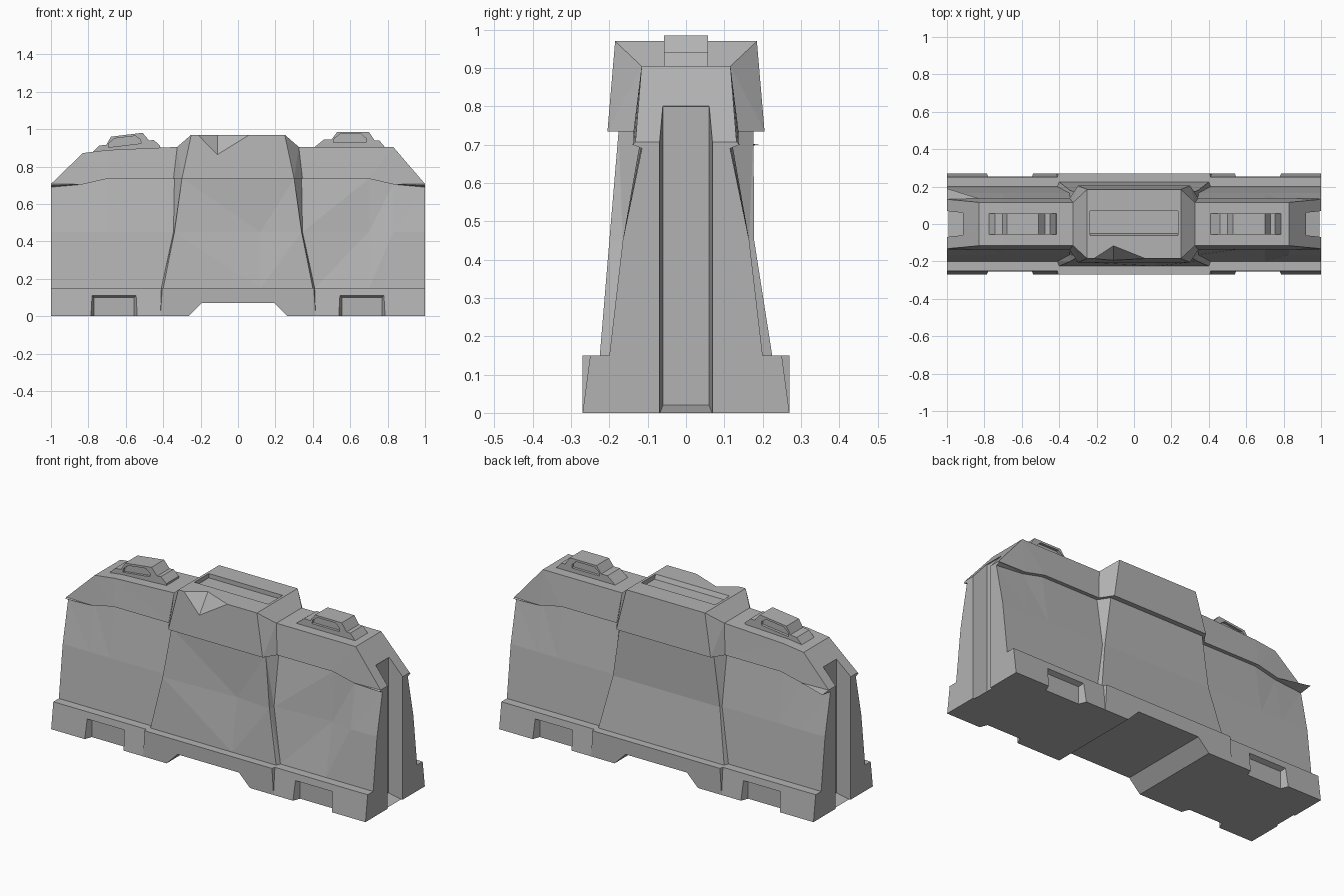
import bpy, bmesh
from mathutils import Matrix, Vector

if "Cube" in bpy.data.objects:
    bpy.data.objects.remove(bpy.data.objects["Cube"])

mat = bpy.data.materials.new("concrete grey")
mat.use_nodes = True
GREY = (0.45, 0.45, 0.45, 1)
mat.diffuse_color = GREY
mat.node_tree.nodes["Principled BSDF"].inputs["Base Color"].default_value = GREY


def make(name, bm):
    bmesh.ops.recalc_face_normals(bm, faces=bm.faces)
    mesh = bpy.data.meshes.new(name)
    bm.to_mesh(mesh)
    bm.free()
    mesh.materials.append(mat)
    obj = bpy.data.objects.new(name, mesh)
    bpy.context.collection.objects.link(obj)
    return obj


def hull(name, points):
    bm = bmesh.new()
    verts = [bm.verts.new(p) for p in points]
    bmesh.ops.convex_hull(bm, input=verts)
    return make(name, bm)


def loft(name, loops):
    bm = bmesh.new()
    rings = [[bm.verts.new(p) for p in loop] for loop in loops]
    for a, b in zip(rings, rings[1:]):
        for i in range(len(a)):
            j = (i + 1) % len(a)
            bm.faces.new((a[i], a[j], b[j], b[i]))
    bm.faces.new(rings[0])
    bm.faces.new(rings[-1])
    bmesh.ops.recalc_face_normals(bm, faces=bm.faces)
    bmesh.ops.triangulate(bm, faces=bm.faces)
    return make(name, bm)


def cut(obj, cutters):
    for c in cutters:
        c.hide_render = True
        mod = obj.modifiers.new("cut", "BOOLEAN")
        mod.operation, mod.solver, mod.object = "DIFFERENCE", "EXACT", c
    bpy.context.view_layer.update()
    deps = bpy.context.evaluated_depsgraph_get()
    mesh = bpy.data.meshes.new_from_object(obj.evaluated_get(deps))
    obj.modifiers.clear()
    obj.data = mesh
    for c in cutters:
        bpy.data.objects.remove(c)


# Cross-sections from the foot up to the cap: half depth and height
END_Y = [.27, .25, .20, .165, .115, .137, .116]
MID_Y = [.27, .27, .225, .20, .176, .205, .185]
END_Z = [0, .15, .15, .45, .735, .735, .905]
MID_Z = END_Z[:6] + [.97]
OUTER_X = [.42, .41, .41, .345, .34, .345, .325]
INNER_X = [.415, .405, .40, .34, .30, .30, .25]


def section(xs, ys, zs, dent=0, back=None):
    """Closed ring; dent pushes the front face in at mid height."""
    front = [(x, -y, z) for x, y, z in zip(xs, ys, zs)]
    front[3] = (xs[3], -ys[3] + dent, zs[3])
    rear = [(x, y, z) for x, y, z in zip(xs, back or ys, zs)]
    return front + rear[::-1]


def end_sections(s):
    roof = .905 if s > 0 else .872
    tip_z = END_Z[:4] + [.69, .70, .707]
    tip_y = END_Y[:5] + [.14, .132]
    tip_back = tip_y[:5] + [.14 if s > 0 else .19, .132]
    low_z = END_Z[:4] + [.705, .705, roof]
    mid_z = END_Z[:6] + [(roof + .905) / 2]
    return [section([s] * 7, tip_y, tip_z, back=tip_back),
            section([s * .83] * 7, END_Y, low_z),
            section([s * .7] * 7, END_Y, mid_z, dent=.025 if s > 0 else 0),
            section([s * x for x in OUTER_X], END_Y, END_Z)]


# Barrier body
MID_BACK = MID_Y[:3] + [.178] + MID_Y[4:]
middle = [section([-x for x in INNER_X], MID_Y, MID_Z, back=MID_BACK),
          section([.12] * 7, MID_Y, MID_Z, dent=.02, back=MID_BACK),
          section(INNER_X, MID_Y, MID_Z, back=MID_BACK)]
body = loft("barrier_body", end_sections(-1) + middle + end_sections(1)[::-1])

cutters = []
# Drain arch under the middle
cutters.append(hull("arch_cutter", [(sx * x, y, z) for sx in (-1, 1) for y in (-.4, .4)
                                    for x, z in ((.195, .07), (.275, -.01))]))
for s in (-1, 1):
    # Vertical groove in each end
    cutters.append(hull("groove_cutter", [(s * x, sy * y, z) for sy in (-1, 1)
                                          for x, y, lo, hi in ((.915, .06, .02, .80),
                                                               (1.01, .07, -.005, .825))
                                          for z in (lo, hi)]))
    # Lifting pockets in the foot
    for t in (-1, 1):
        cutters.append(hull("pocket_cutter", [(s * x, t * y, z)
                                              for y, x0, x1, top in ((.228, .555, .77, .10),
                                                                     (.28, .535, .79, .122))
                                              for x in (x0, x1) for z in (-.01, top)]))
# Shallow slot on the raised top
cutters.append(hull("slot_cutter", [(sx * .235, y, z) for sx in (-1, 1)
                                    for y, z in ((-.065, .98), (.07, .98), (-.05, .945), (.07, .945))]))
# Broken chip on the front top edge
cutters.append(hull("chip_cutter", [(-.22, -.187, .972), (.07, -.187, .972), (-.11, -.115, .972),
                                    (-.11, -.197, .86), (-.1, -.3, 1.1)]))
cut(body, cutters)

# Stepped housings on the end roofs, with a window recess on each side
STEPS = [(-.19, -.025), (-.19, 0), (-.14, .04), (-.10, .04), (-.07, .08),
         (.10, .08), (.13, .035), (.155, .035), (.185, 0), (.185, -.025)]
WINDOW = [(-.09, .025), (-.085, .045), (-.055, .068), (.06, .068), (.085, .045), (.085, .025)]
for name, x, z, tilt in (("left_housing", .6, .905, 0), ("right_housing", -.6, .889, -.12)):
    housing = loft(name, [[(px, y, pz) for px, pz in STEPS] for y in (-.057, .057)])
    cut(housing, [hull("window_cutter", [(px, t * y, pz) for px, pz in WINDOW for y in (.042, .07)])
                  for t in (-1, 1)])
    housing.data.transform(Matrix.Translation(Vector((x, 0, z))) @ Matrix.Rotation(tilt, 4, "Y"))
